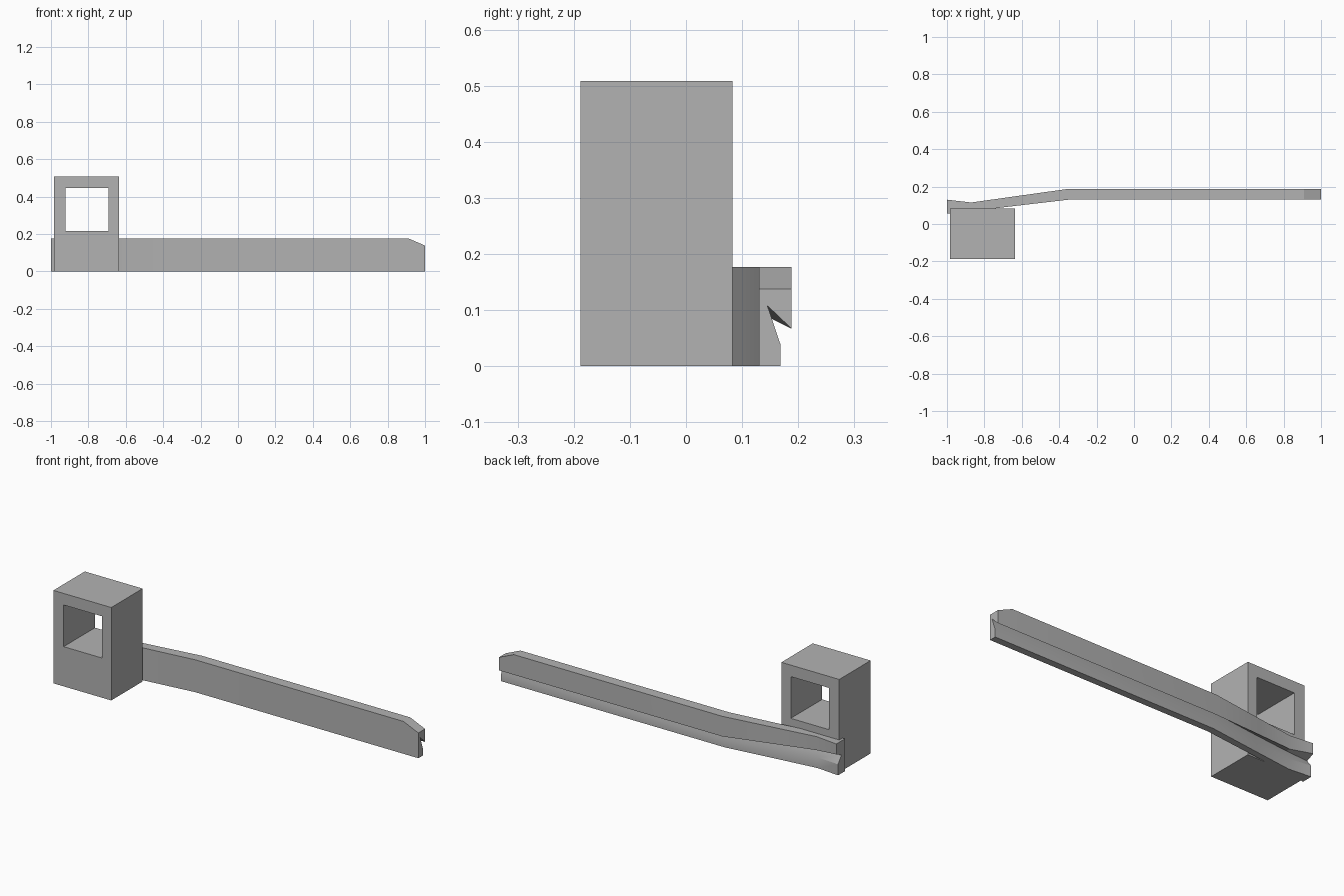
import bpy
import bmesh
import math

cube = bpy.data.objects.get("Cube")
if cube:
    bpy.data.objects.remove(cube, do_unlink=True)

GREY = (0.45, 0.45, 0.45, 1)
mat = bpy.data.materials.new("plain grey")
mat.use_nodes = True
mat.diffuse_color = GREY
mat.node_tree.nodes["Principled BSDF"].inputs["Base Color"].default_value = GREY


def loft(name, sections, closed):
    """Skin matching sections; close the run on itself or cap its two ends."""
    bm = bmesh.new()
    rings = [[bm.verts.new(p) for p in s] for s in sections]
    pairs = list(zip(rings, rings[1:]))
    if closed:
        pairs.append((rings[-1], rings[0]))
    else:
        bm.faces.new(rings[0])
        bm.faces.new(rings[-1])
    for a, b in pairs:
        for i in range(len(a)):
            j = (i + 1) % len(a)
            bm.faces.new((a[i], a[j], b[j], b[i]))
    bmesh.ops.recalc_face_normals(bm, faces=bm.faces)
    mesh = bpy.data.meshes.new(name)
    bm.to_mesh(mesh)
    bm.free()
    mesh.materials.append(mat)
    obj = bpy.data.objects.new(name, mesh)
    bpy.context.collection.objects.link(obj)
    return obj


def rectangle(x0, x1, z0, z1, y):
    return [(x0, y, z0), (x1, y, z0), (x1, y, z1), (x0, y, z1)]


# Upright block with a square window running front to back
FRONT, BACK = -0.188, 0.083
outer = (-0.985, -0.635, 0, 0.508)
window = (-0.923, -0.692, 0.217, 0.445)
loft("window_block", [rectangle(*outer, FRONT), rectangle(*outer, BACK),
                      rectangle(*window, BACK), rectangle(*window, FRONT)], True)


# Long rail with a V groove along its back, bent and flared towards the block
def rail_section(x, front, back, top, lip_z, groove, lower):
    return [(x, front, 0), (x, front, top), (x, back, top), (x, back, lip_z),
            (x, *groove), (x, *lower), (x, lower[0], 0)]


straight = (0.067, (0.145, 0.108), (0.168, 0.04))
rail = loft("grooved_rail", [
    rail_section(-1, 0.055, 0.13, 0.177, 0.12, (0.085, 0.1), (0.115, 0.06)),
    rail_section(-0.87, 0.068, 0.115, 0.177, 0.103, (0.086, 0.106), (0.103, 0.058)),
    rail_section(-0.65, 0.095, 0.146, 0.177, 0.088, (0.109, 0.107), (0.13, 0.05)),
    rail_section(-0.35, 0.13, 0.188, 0.177, *straight),
    rail_section(0.91, 0.13, 0.188, 0.177, *straight),
    rail_section(1, 0.13, 0.188, 0.138, *straight),
], False)

bpy.ops.object.select_all(action="DESELECT")
rail.select_set(True)
bpy.context.view_layer.objects.active = rail
bpy.ops.object.shade_smooth_by_angle(angle=math.radians(20))
